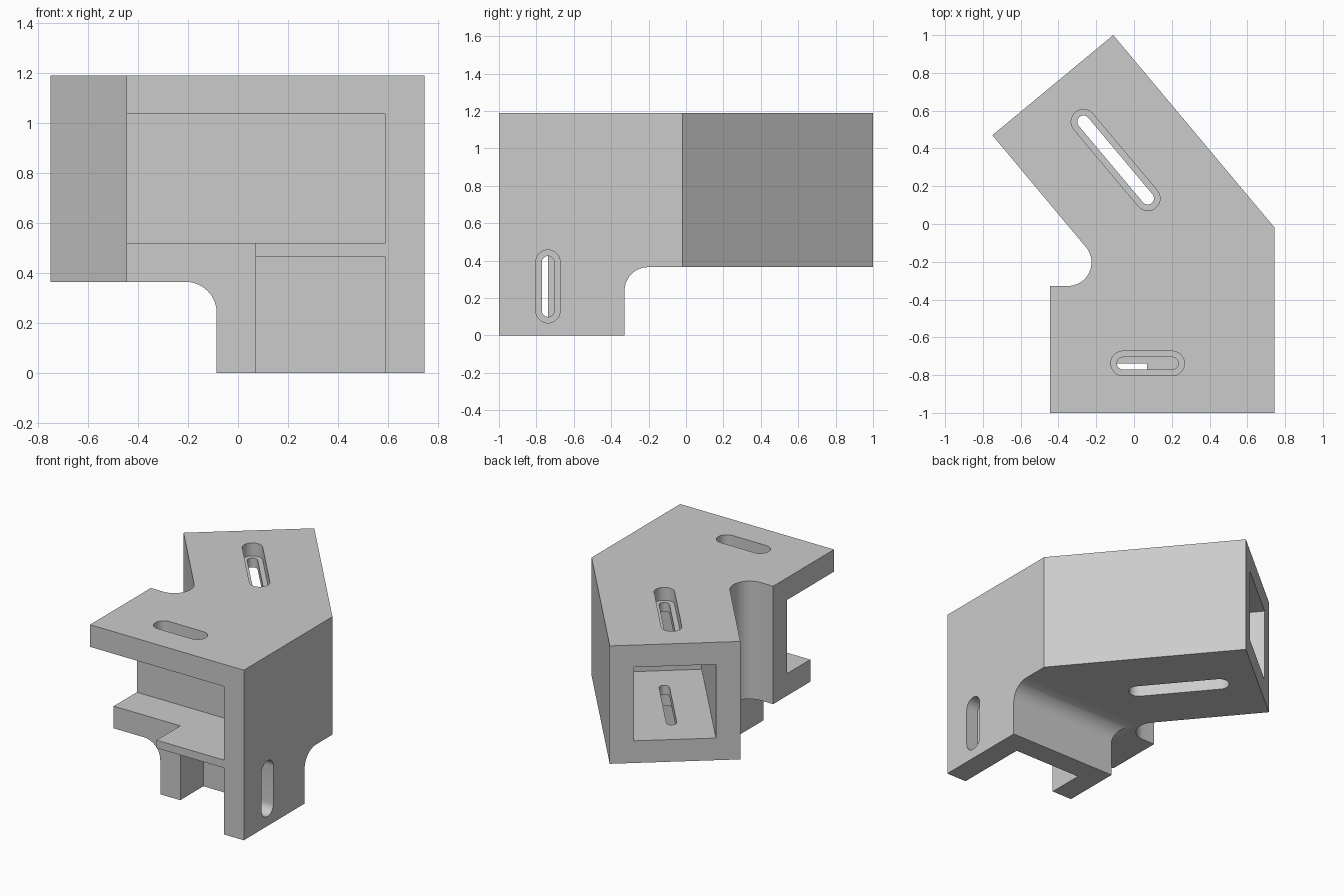
import bpy, bmesh
from math import radians, cos, sin, pi
from mathutils import Matrix, Vector

cube = bpy.data.objects.get("Cube")
if cube:
    bpy.data.objects.remove(cube, do_unlink=True)

BOTTOM, TOP = 0.365, 1.19          # height range of the arms
WALL, R = 0.155, 0.125             # wall thickness, fillet radius
LEFT, RIGHT, FRONT = -0.445, 0.745, -1.0
BACK = -0.328                      # back of the straight arm and post
TILT = radians(-50)                # direction of the angled arm
MOUTH = Vector((-0.43, 0.735, 0))  # centre of the angled arm's open end
ALONG = Vector((cos(TILT), sin(TILT), 0))
DEPTH = 1.035                      # depth of the angled socket


def arc(cx, cy, r, a0, a1, n=16):
    angles = [radians(a0 + (a1 - a0) * i / n) for i in range(n + 1)]
    return [(cx + r * cos(a), cy + r * sin(a)) for a in angles]


def frame(x, y, z):
    return Matrix((x, y, z)).transposed().to_4x4()


def prism(name, points, low, high, matrix=Matrix()):
    """Extrude a counter-clockwise outline along its local z."""
    bm = bmesh.new()
    face = bm.faces.new([bm.verts.new((x, y, low)) for x, y in points])
    grown = bmesh.ops.extrude_face_region(bm, geom=[face])
    verts = [v for v in grown["geom"] if isinstance(v, bmesh.types.BMVert)]
    bmesh.ops.translate(bm, vec=(0, 0, high - low), verts=verts)
    bmesh.ops.recalc_face_normals(bm, faces=bm.faces)
    bm.transform(matrix)
    mesh = bpy.data.meshes.new(name)
    bm.to_mesh(mesh)
    bm.free()
    obj = bpy.data.objects.new(name, mesh)
    bpy.context.collection.objects.link(obj)
    return obj


def box(name, x0, x1, y0, y1, z0, z1, matrix=Matrix()):
    return prism(name, [(x0, y0), (x1, y0), (x1, y1), (x0, y1)], z0, z1, matrix)


def stadium(length, r):
    h = length / 2 - r
    return arc(h, 0, r, -90, 90) + arc(-h, 0, r, 90, 270)


def bolt_slot(name, length, matrix):
    """Wide recess from outside with a narrow slot through the wall."""
    return [prism(name + "_recess", stadium(length, 0.065), -0.09, 0.1, matrix),
            prism(name + "_through", stadium(length - 0.065, 0.033), -0.25, 0.12, matrix)]


def undercut(name, edge, matrix):
    """Space beside the post, rounded where it meets the arms."""
    profile = [(edge, -0.1), (2, -0.1), (2, BOTTOM)]
    profile += arc(edge + R, BOTTOM - R, R, 90, 180)
    return prism(name, profile, -2, 2, matrix)


# Solid body from the plan outline
outline = [(LEFT, FRONT), (RIGHT, FRONT), (RIGHT, -0.02), (-0.11, 1.0), (-0.75, 0.47)]
outline += arc(-0.35, BACK + R, R, 40, -90)
outline += [(LEFT, BACK)]
body = prism("corner_bracket", outline, 0, TOP)

# Space behind and beside the post
cutters = [undercut("back_undercut", BACK, frame((0, 1, 0), (0, 0, 1), (1, 0, 0))),
           undercut("side_undercut", 0.085, frame((-1, 0, 0), (0, 0, 1), (0, 1, 0)))]

# Sockets for three bars, and the trimmed front of the inner walls
inner_back = BACK - WALL
inner_right = RIGHT - WALL
floor, ceiling = BOTTOM + WALL, TOP - WALL
post_left = 0.07
turn = Matrix.Translation(MOUTH) @ Matrix.Rotation(TILT, 4, "Z")
cutters += [
    box("straight_socket", -1, inner_right, -1.2, inner_back, floor, ceiling),
    box("post_socket", post_left, inner_right, -1.3, inner_back, -0.15, 0.465),
    box("angled_socket", -0.2, DEPTH, -0.26, 0.26, floor, ceiling, turn),
    box("wall_trim", -1.1, post_left, -1.4, -0.738, -0.2, floor + 0.05)]

# Bolt slots
middle = MOUTH + ALONG * DEPTH / 2
spin = Matrix.Rotation(TILT, 4, "Z")
flip = Matrix.Rotation(pi, 4, "X")
cutters += bolt_slot("angled_top_slot", 0.66, Matrix.Translation(middle + Vector((0, 0, TOP))) @ spin)
cutters += bolt_slot("angled_bottom_slot", 0.66,
                     Matrix.Translation(middle + Vector((0, 0, BOTTOM))) @ spin @ flip)
cutters += bolt_slot("straight_slot", 0.39, Matrix.Translation((0.072, -0.738, TOP)))
cutters += bolt_slot("post_slot", 0.39,
                     Matrix.Translation((RIGHT, -0.738, 0.262)) @ Matrix.Rotation(pi / 2, 4, "Y"))

# Cut everything out of the body
bpy.ops.object.select_all(action="DESELECT")
bpy.context.view_layer.objects.active = body
body.select_set(True)
for cutter in cutters:
    cutter.hide_render = True
    mod = body.modifiers.new(cutter.name, "BOOLEAN")
    mod.operation = "DIFFERENCE"
    mod.solver = "EXACT"
    mod.object = cutter
    bpy.ops.object.modifier_apply(modifier=mod.name)
    bpy.data.objects.remove(cutter, do_unlink=True)

# Plain grey finish
grey = bpy.data.materials.new("light_grey")
grey.use_nodes = True
colour = (0.6, 0.6, 0.6, 1)
grey.diffuse_color = colour
grey.node_tree.nodes["Principled BSDF"].inputs["Base Color"].default_value = colour
body.data.materials.clear()
body.data.materials.append(grey)
bpy.ops.object.shade_smooth_by_angle(angle=radians(30))
